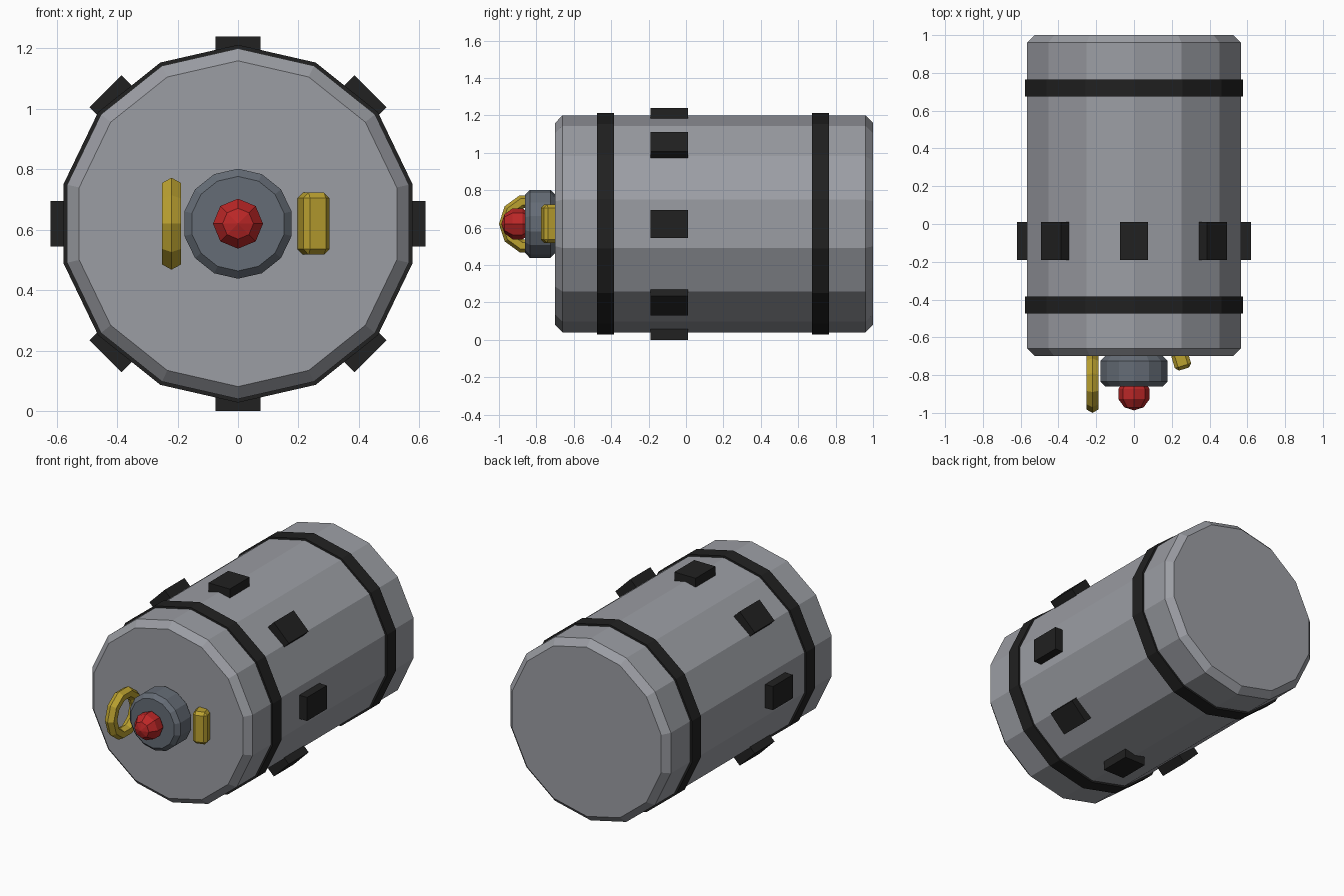
import bpy
from math import sin, cos, pi, radians

if "Cube" in bpy.data.objects:
    bpy.data.objects.remove(bpy.data.objects["Cube"])

CZ = 0.62   # height of the barrel axis


def material(name, rgb):
    m = bpy.data.materials.new(name)
    m.diffuse_color = (*rgb, 1)
    m.use_nodes = True
    m.node_tree.nodes["Principled BSDF"].inputs["Base Color"].default_value = m.diffuse_color
    return m


STEEL = material("steel", (0.33, 0.34, 0.37))
DARK_STEEL = material("dark_steel", (0.13, 0.15, 0.18))
BLACK = material("black", (0.015, 0.015, 0.015))
YELLOW = material("yellow", (0.50, 0.36, 0.03))
RED = material("red", (0.50, 0.02, 0.02))


def finish(obj, name, mat, bevel=0):
    obj.name = name
    obj.data.materials.append(mat)
    if bevel:
        mod = obj.modifiers.new("bevel", 'BEVEL')
        mod.width = bevel
        mod.segments = 1
        mod.limit_method = 'ANGLE'
        mod.angle_limit = radians(40)
    return obj


def drum(name, radius, y0, y1, mat, bevel=0, sides=14):
    """Prism along y with a corner pointing straight up."""
    verts = [(radius * sin(2 * pi * i / sides), y, CZ + radius * cos(2 * pi * i / sides))
             for y in (y0, y1) for i in range(sides)]
    faces = [(i, i + sides, (i + 1) % sides + sides, (i + 1) % sides) for i in range(sides)]
    faces += [tuple(range(sides)), tuple(reversed(range(sides, 2 * sides)))]
    mesh = bpy.data.meshes.new(name)
    mesh.from_pydata(verts, [], faces)
    obj = bpy.data.objects.new(name, mesh)
    bpy.context.collection.objects.link(obj)
    return finish(obj, name, mat, bevel)


def box(name, loc, size, rot, mat, bevel=0):
    bpy.ops.mesh.primitive_cube_add(size=1, location=loc, rotation=rot)
    obj = bpy.context.object
    for v in obj.data.vertices:
        v.co = [c * s for c, s in zip(v.co, size)]
    return finish(obj, name, mat, bevel)


# Barrel body and its two straps
drum("body", 0.58, -0.70, 1.0, STEEL, bevel=0.04)
drum("front_band", 0.592, -0.475, -0.385, BLACK)
drum("rear_band", 0.592, 0.675, 0.765, BLACK)

# Ring of eight pads around the barrel
for i in range(8):
    a = i * pi / 4
    box(f"pad_{i + 1}", (0.57 * sin(a), -0.09, CZ + 0.57 * cos(a)),
        (0.15, 0.2, 0.1), (0, a, 0), BLACK)

# Fuse hub with a red button
drum("fuse_hub", 0.182, -0.86, -0.70, DARK_STEEL, bevel=0.025)
bpy.ops.mesh.primitive_uv_sphere_add(segments=8, ring_count=5, radius=0.087,
                                     location=(0, -0.90, CZ), rotation=(pi / 2, 0, 0))
finish(bpy.context.object, "button", RED)

# Pull ring on the left, safety lever on the right
bpy.ops.mesh.primitive_torus_add(major_segments=10, minor_segments=6,
                                 major_radius=0.124, minor_radius=0.036,
                                 location=(-0.22, -0.84, CZ), rotation=(pi / 2, 0, pi / 2))
finish(bpy.context.object, "pull_ring", YELLOW)
box("safety_lever", (0.25, -0.72, CZ), (0.09, 0.1, 0.205), (0, 0, radians(17)), YELLOW, bevel=0.018)
